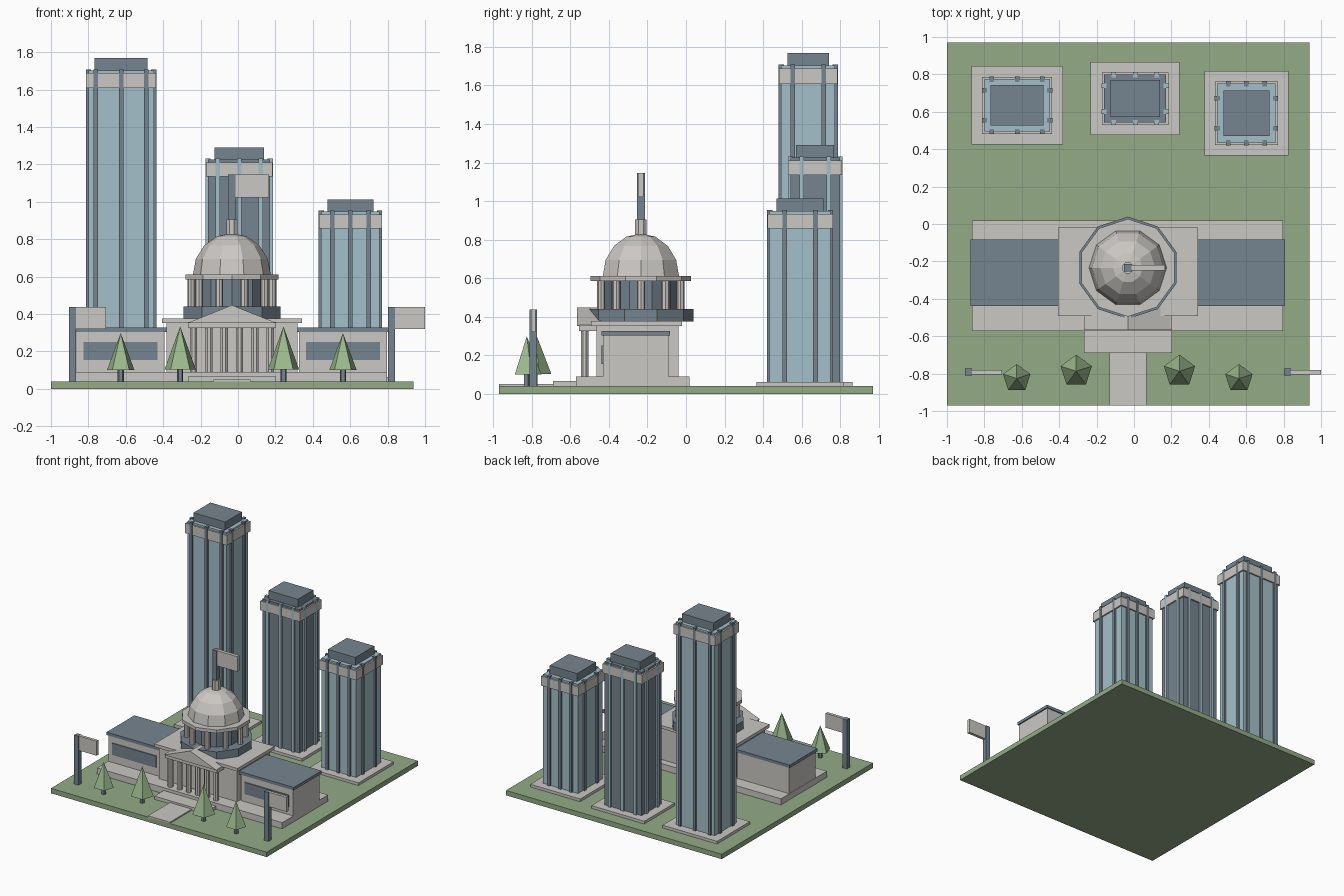
import bpy, bmesh, math
from mathutils import Matrix

old = bpy.data.objects.get("Cube")
if old:
    bpy.data.objects.remove(old, do_unlink=True)


def material(name, *rgb):
    lin = [((c / 255 + 0.055) / 1.055) ** 2.4 for c in rgb] + [1]
    m = bpy.data.materials.new(name)
    m.use_nodes = True
    m.diffuse_color = lin
    m.node_tree.nodes["Principled BSDF"].inputs["Base Color"].default_value = lin
    return m


STONE = material("pale stone", 203, 200, 196)
SLATE = material("slate blue", 118, 133, 144)
GLASS = material("pale blue glass", 165, 192, 202)
GRASS = material("grass green", 147, 171, 134)
LEAF = material("leaf green", 156, 186, 142)


def finish(name, bm, mat):
    bmesh.ops.recalc_face_normals(bm, faces=bm.faces)
    mesh = bpy.data.meshes.new(name)
    bm.to_mesh(mesh)
    bm.free()
    mesh.materials.append(mat)
    obj = bpy.data.objects.new(name, mesh)
    bpy.context.collection.objects.link(obj)
    return obj


def box(name, mat, x, y, z):
    """Box from (min, max) pairs."""
    bm = bmesh.new()
    spans = (x, y, z)
    bmesh.ops.create_cube(bm, size=1)
    for v in bm.verts:
        v.co = [s[0] if c < 0 else s[1] for c, s in zip(v.co, spans)]
    return finish(name, bm, mat)


def cbox(name, mat, cx, cy, hx, hy, z0, z1):
    return box(name, mat, (cx - hx, cx + hx), (cy - hy, cy + hy), (z0, z1))


def lathe(name, mat, cx, cy, sides, profile, phase=math.pi / 2):
    """Faceted turned shape from (radius, z) points."""
    bm = bmesh.new()
    rings = []
    for r, z in profile:
        n = sides if r > 0 else 1
        rings.append([bm.verts.new((cx + r * math.cos(phase + math.tau * i / sides),
                                    cy + r * math.sin(phase + math.tau * i / sides), z))
                      for i in range(n)])
    for a, b in zip(rings, rings[1:]):
        for i in range(sides):
            j = (i + 1) % sides
            if len(b) == 1:
                bm.faces.new((a[i], a[j], b[0]))
            else:
                bm.faces.new((a[i], a[j], b[j], b[i]))
    for ring in (rings[0], rings[-1]):
        if len(ring) > 2:
            bm.faces.new(ring)
    return finish(name, bm, mat)


def tower(name, cx, cy, foot, half, roof, fin_x, fin_y, band, top, body_mat, fin_mat):
    hx, hy = half
    cbox(name + "_podium", STONE, cx, cy, *foot, 0.02, 0.062)
    cbox(name + "_body", body_mat, cx, cy, hx - 0.012, hy - 0.012, 0.06, top - 0.005)
    cbox(name + "_band", STONE, cx, cy, hx, hy, band, top - 0.02)
    cbox(name + "_roof", SLATE, cx, cy, *roof, top - 0.01, top + 0.06)
    for s in (-1, 1):
        for k in (-1, 0, 1):
            cbox(name + "_long_fin", fin_mat, cx + k * fin_x, cy + s * (hy - 0.012),
                 0.012, 0.014, 0.06, top)
        for k in (-1, 1):
            cbox(name + "_side_fin", fin_mat, cx + s * (hx - 0.012), cy + k * fin_y,
                 0.014, 0.012, 0.06, top)


# Ground and front walk
box("lawn", GRASS, (-1, 0.937), (-0.97, 0.97), (0, 0.04))
box("front_path", STONE, (-0.13, 0.067), (-0.97, -0.68), (0.03, 0.05))
box("front_step", STONE, (-0.268, 0.202), (-0.69, -0.56), (0.03, 0.066))

# Office towers
tower("tall_tower", -0.625, 0.634, (0.245, 0.21), (0.187, 0.152), (0.142, 0.108),
      0.135, 0.08, 1.607, 1.708, GLASS, SLATE)
tower("middle_tower", 0.006, 0.67, (0.238, 0.195), (0.178, 0.14), (0.132, 0.099),
      0.115, 0.07, 1.135, 1.23, SLATE, GLASS)
tower("short_tower", 0.601, 0.592, (0.224, 0.226), (0.168, 0.17), (0.123, 0.122),
      0.098, 0.08, 0.857, 0.953, GLASS, SLATE)

# Civic hall: plinth, wings and centre block
CX, CY = -0.033, -0.234
box("hall_plinth", STONE, (-0.865, 0.797), (-0.572, 0.018), (0.03, 0.09))
for side, s in (("right", -1), ("left", 1)):
    wing = CX + s * 0.595
    cbox(side + "_wing_wall", STONE, wing, -0.26, 0.235, 0.17, 0.08, 0.305)
    cbox(side + "_wing_roof", SLATE, wing, -0.26, 0.245, 0.178, 0.303, 0.327)
    cbox(side + "_wing_window", SLATE, wing, -0.43, 0.198, 0.008, 0.155, 0.25)
box("centre_block", STONE, (CX - 0.35, CX + 0.35), (-0.465, -0.04), (0.08, 0.355))
box("centre_cornice", STONE, (CX - 0.374, CX + 0.374), (-0.492, -0.02), (0.352, 0.377))

# Portico: columns, beam and gable
for i in range(6):
    lathe("portico_column", STONE, CX + (i - 2.5) * 0.082, -0.526, 8,
          [(0.021, 0.08), (0.021, 0.34)], math.pi / 8)
cbox("portico_beam", STONE, CX, -0.505, 0.235, 0.05, 0.325, 0.356)
bm = bmesh.new()
front = [bm.verts.new((CX + x, -0.566, z)) for x, z in ((-0.235, 0.353), (0.235, 0.353), (0, 0.447))]
gable = bmesh.ops.extrude_face_region(bm, geom=[bm.faces.new(front)])
bmesh.ops.translate(bm, vec=(0, 0.13, 0),
                    verts=[v for v in gable["geom"] if isinstance(v, bmesh.types.BMVert)])
finish("portico_gable", bm, STONE)

# Drum, colonnade and dome
lathe("drum_base", SLATE, CX, CY, 10, [(0.273, 0.375), (0.273, 0.44)])
lathe("drum_wall", SLATE, CX, CY, 10, [(0.19, 0.43), (0.19, 0.59)])
for i in range(10):
    a = math.tau * i / 10
    lathe("drum_column", STONE, CX + 0.217 * math.cos(a), CY + 0.217 * math.sin(a), 8,
          [(0.021, 0.43), (0.021, 0.59)])
lathe("drum_cornice", STONE, CX, CY, 10, [(0.261, 0.585), (0.261, 0.612)])
lathe("dome", STONE, CX, CY, 10,
      [(0.208 * math.cos(i * math.pi / 8), 0.61 + 0.222 * math.sin(i * math.pi / 8))
       for i in range(4)] + [(0, 0.832)], 0)
lathe("lantern", STONE, CX, CY, 8, [(0.032, 0.81), (0.032, 0.904)], math.pi / 8)


# Flags on square poles
def flag(name, x, y, half, z0, z1, length, drop, thick):
    cbox(name + "_pole", SLATE, x, y, half, half, z0, z1)
    box(name + "_cloth", STONE, (x + half, x + half + length),
        (y - thick, y + thick), (z1 - drop, z1))


flag("dome_flag", CX, CY, 0.02, 0.89, 1.145, 0.18, 0.123, 0.014)
flag("right_flag", -0.885, -0.792, 0.019, 0.03, 0.437, 0.16, 0.117, 0.012)
flag("left_flag", 0.821, -0.792, 0.019, 0.03, 0.437, 0.16, 0.117, 0.012)

# Trees
for s in (-1, 1):
    for dx, y, r, z0, z1 in ((0.594, -0.826, 0.077, 0.1, 0.298), (0.276, -0.787, 0.088, 0.103, 0.333)):
        lathe("tree_trunk", SLATE, CX + s * dx, y, 5, [(0.017, 0.03), (0.017, z0 + 0.02)])
        lathe("tree_crown", LEAF, CX + s * dx, y, 5, [(r, z0), (0, z1)])
